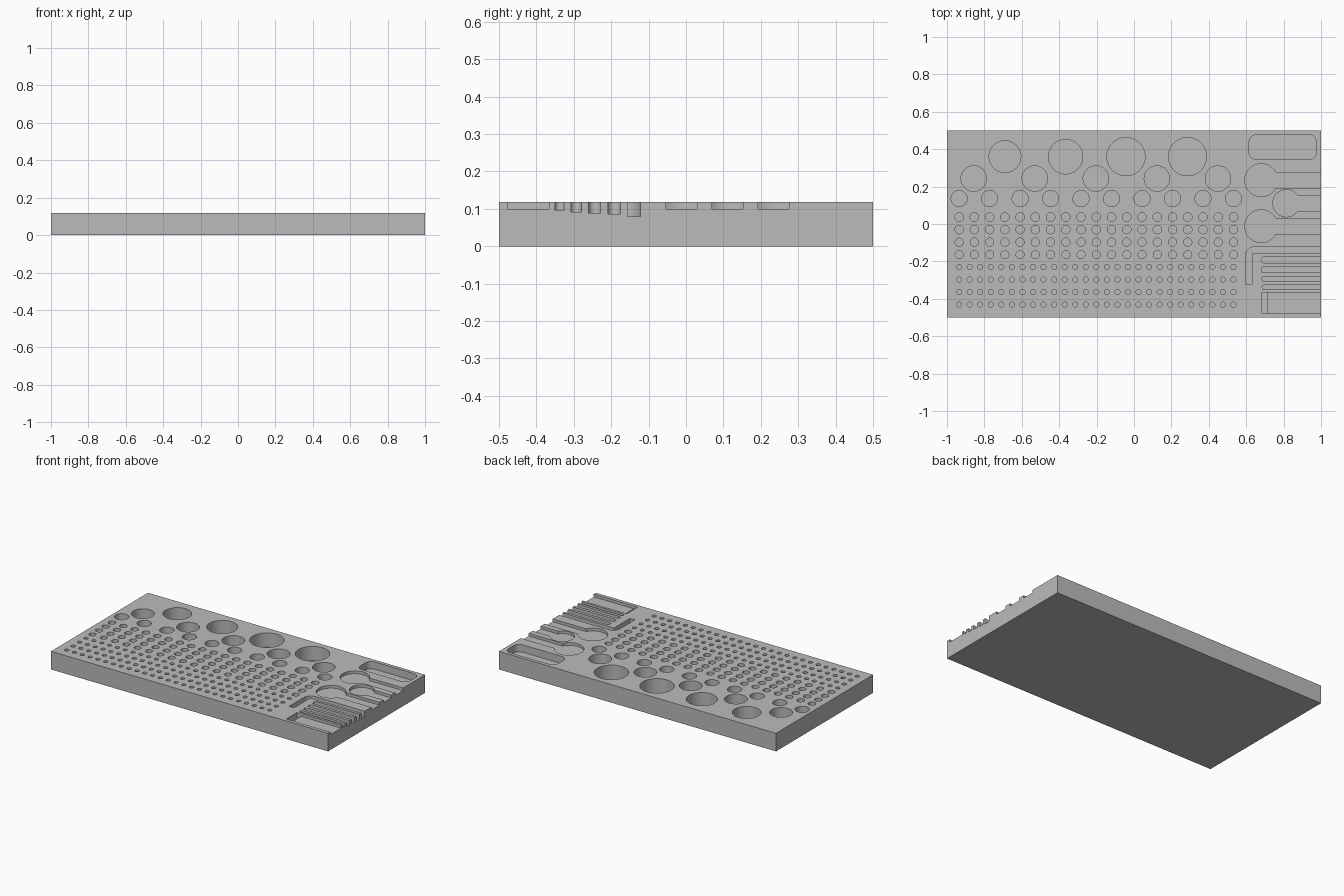
import bpy
import bmesh
from math import sin, cos, asin, pi

cube = bpy.data.objects.get("Cube")
if cube:
    bpy.data.objects.remove(cube, do_unlink=True)

TOP = 0.118        # upper face of the block
FIRST, LAST = -0.935, 0.532   # ends of the drilled rows


def arc(cx, cy, r, start, end, steps):
    return [(cx + r * cos(start + (end - start) * i / steps),
             cy + r * sin(start + (end - start) * i / steps))
            for i in range(steps + 1)]


def prism(bm, outline, floor, top=TOP + 0.05):
    """Upright prism from a flat outline."""
    base = bm.faces.new([bm.verts.new((x, y, floor)) for x, y in outline])
    grown = bmesh.ops.extrude_face_region(bm, geom=[base])["geom"]
    verts = [v for v in grown if isinstance(v, bmesh.types.BMVert)]
    bmesh.ops.translate(bm, verts=verts, vec=(0, 0, top - floor))


def to_object(bm, name):
    bmesh.ops.recalc_face_normals(bm, faces=bm.faces)
    mesh = bpy.data.meshes.new(name)
    bm.to_mesh(mesh)
    bm.free()
    obj = bpy.data.objects.new(name, mesh)
    bpy.context.collection.objects.link(obj)
    return obj


def hole(bm, x, y, r, floor, sides):
    prism(bm, arc(x, y, r, 0, 2 * pi, sides)[:-1], floor)


def open_slot(bm, x, y, r, half, floor):
    """Round end with a straight channel running out of the right edge."""
    a = asin(half / r)
    outline = arc(x, y, r, a, 2 * pi - a, 32)
    prism(bm, outline + [(1.05, y - half), (1.05, y + half)], floor)


def box_outline(x0, x1, y0, y1):
    return [(x0, y0), (x1, y0), (x1, y1), (x0, y1)]


# Block
bm = bmesh.new()
prism(bm, box_outline(-1, 1, -0.5, 0.5), 0, TOP)
block = to_object(bm, "tool_holder_block")

# Drilled holes
bm = bmesh.new()
for x, r in ((-0.69, 0.085), (-0.366, 0.092), (-0.043, 0.102), (0.286, 0.102)):
    hole(bm, x, 0.36, r, 0.025, 48)
for i in range(5):
    hole(bm, -0.857 + 0.3265 * i, 0.243, 0.068, 0.025, 40)
rows = [(10, 0.136, 0.043, 32)]
rows += [(19, 0.037 - 0.067 * k, 0.023 - 0.0005 * k, 20) for k in range(4)]
rows += [(27, -0.23 - 0.067 * k, 0.0135, 16) for k in range(4)]
for count, y, r, sides in rows:
    for i in range(count):
        hole(bm, FIRST + (LAST - FIRST) * i / (count - 1), y, r, 0.03, sides)

# Keyhole recesses
for x, y, r in ((0.68, 0.234, 0.088), (0.815, 0.111, 0.073), (0.68, -0.012, 0.088)):
    open_slot(bm, x, y, r, 0.041, 0.1)

# Narrow round-ended channels
for y, r, floor in ((-0.192, 0.017, 0.086), (-0.244, 0.016, 0.089),
                    (-0.294, 0.014, 0.092), (-0.338, 0.012, 0.097)):
    open_slot(bm, 0.697, y, r, r, floor)

# Bent key channel
prism(bm, [(1.05, -0.122)] + arc(0.645, -0.172, 0.05, pi / 2, pi, 10)
      + [(0.595, -0.323), (0.63, -0.323), (0.63, -0.157), (1.05, -0.157)], 0.08)

# Rounded tray
tray = []
for k, (x, y) in enumerate(((0.935, 0.437), (0.655, 0.437),
                            (0.655, 0.385), (0.935, 0.385))):
    tray += arc(x, y, 0.04, k * pi / 2, (k + 1) * pi / 2, 8)
prism(bm, tray, 0.07)

# Square blade recess
prism(bm, box_outline(0.7, 1.05, -0.477, -0.366), 0.1)
cutters = [to_object(bm, "recess_cutter")]

# Deeper recess for the square's stock
bm = bmesh.new()
prism(bm, box_outline(0.683, 0.711, -0.477, -0.366), 0.06)
cutters.append(to_object(bm, "stock_cutter"))

# Cut all recesses
bpy.ops.object.select_all(action="DESELECT")
block.select_set(True)
bpy.context.view_layer.objects.active = block
for cutter in cutters:
    cutter.hide_render = True
    mod = block.modifiers.new(cutter.name, "BOOLEAN")
    mod.operation = "DIFFERENCE"
    mod.solver = "EXACT"
    mod.object = cutter
    bpy.ops.object.modifier_apply(modifier=mod.name)
for cutter in cutters:
    bpy.data.objects.remove(cutter, do_unlink=True)
bpy.ops.object.shade_smooth_by_angle(angle=pi / 6)

# Single grey colour
grey = bpy.data.materials.new("plain_grey")
grey.use_nodes = True
colour = (0.5, 0.5, 0.5, 1)
grey.diffuse_color = colour
grey.node_tree.nodes["Principled BSDF"].inputs["Base Color"].default_value = colour
block.data.materials.clear()
block.data.materials.append(grey)
